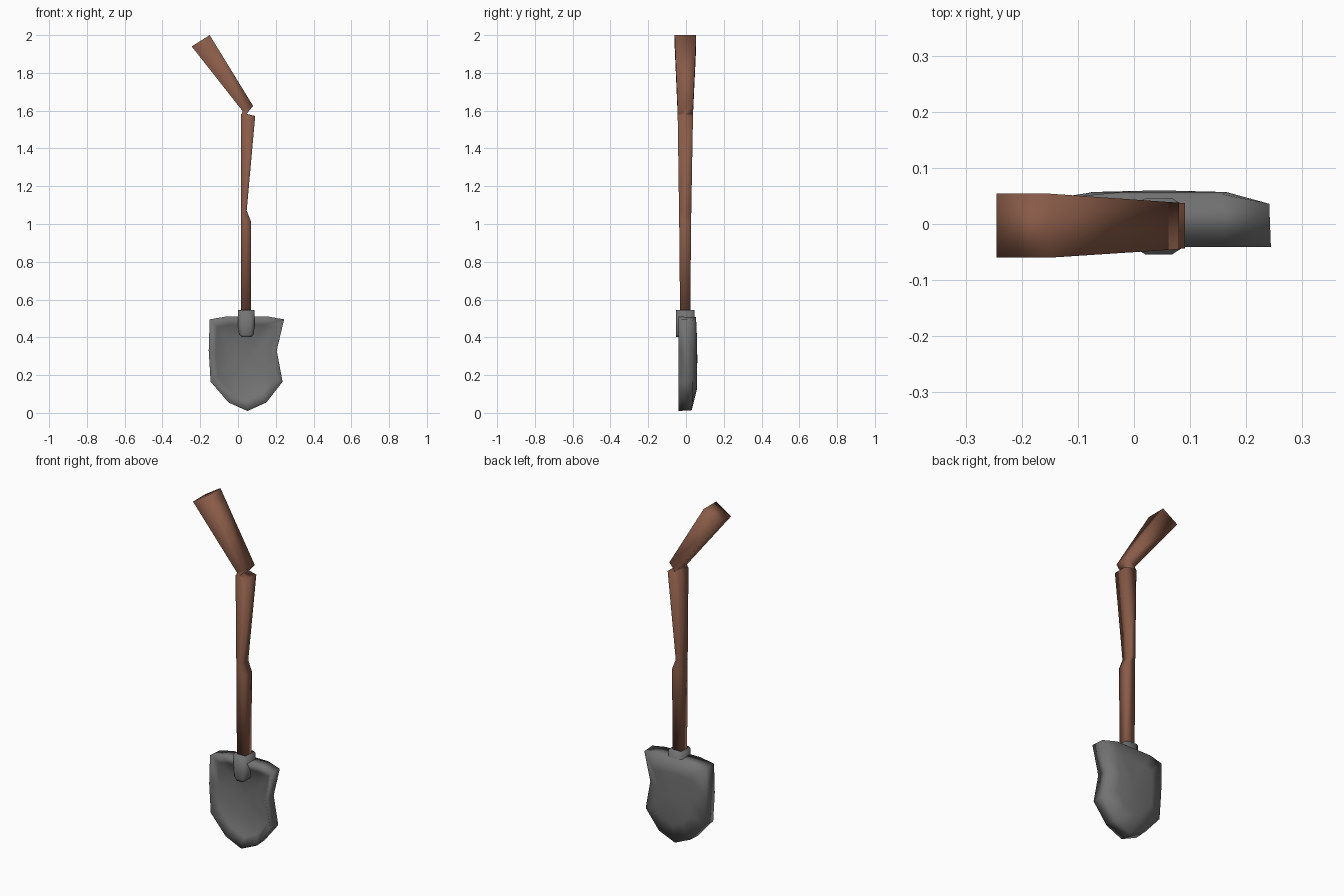
import bpy, bmesh

cube = bpy.data.objects.get("Cube")
if cube:
    bpy.data.objects.remove(cube)


def material(name, rgb):
    m = bpy.data.materials.new(name)
    m.use_nodes = True
    color = (*rgb, 1)
    m.diffuse_color = color
    bsdf = next(n for n in m.node_tree.nodes if n.type == 'BSDF_PRINCIPLED')
    bsdf.inputs["Base Color"].default_value = color
    return m


def loft(name, rings, mat, centers=(None, None)):
    """Skin closed rings of points; each end gets a cap or a fan to a centre."""
    bm = bmesh.new()
    loops = [[bm.verts.new(p) for p in ring] for ring in rings]
    n = len(loops[0])
    for a, b in zip(loops, loops[1:]):
        for i in range(n):
            j = (i + 1) % n
            bm.faces.new((a[i], a[j], b[j], b[i]))
    for loop, center in zip((loops[0], loops[-1]), centers):
        if center is None:
            bm.faces.new(loop)
        else:
            c = bm.verts.new(center)
            for i in range(n):
                bm.faces.new((loop[i], loop[(i + 1) % n], c))
    bmesh.ops.recalc_face_normals(bm, faces=bm.faces)
    for f in bm.faces:
        f.smooth = True
    mesh = bpy.data.meshes.new(name)
    bm.to_mesh(mesh)
    bm.free()
    mesh.materials.append(mat)
    obj = bpy.data.objects.new(name, mesh)
    bpy.context.collection.objects.link(obj)
    return obj


wood = material("brown wood", (0.25, 0.105, 0.065))
steel = material("grey steel", (0.17, 0.17, 0.17))

# Bent handle: square sections as left x, z, right x, z, front y, back y
sections = [
    (.015, .47, .07, .47, -.031, .022),
    (.015, 1.01, .07, 1.01, -.036, .027),
    (.015, 1.07, .046, 1.07, -.037, .028),
    (.015, 1.58, .091, 1.572, -.044, .037),
    (.022, 1.588, .045, 1.583, -.044, .037),
    (.025, 1.597, .08, 1.625, -.045, .038),
    (-.245, 1.94, -.15, 2.0, -.06, .054),
]
loft("handle", [[(xl, f, zl), (xr, f, zr), (xr, b, zr), (xl, b, zl)]
                for xl, zl, xr, zr, f, b in sections], wood)

# Socket: chamfered sleeve with a rounded lower tongue
profile = [(-.5, -.38), (-.28, -.5), (.28, -.5), (.5, -.38),
           (.5, .38), (.28, .5), (-.28, .5), (-.5, .38)]
loft("socket", [[(.044 + x * w, -.004 + y * .1, z) for x, y in profile]
                for w, z in ((.05, .402), (.078, .415), (.086, .45), (.086, .545))],
     steel)

# Blade: dented outline as x, z, back y; dished front and bulging back
outline = [(-.15, .495, .045), (-.065, .51, .053), (.16, .51, .053),
           (.244, .495, .036), (.205, .33, .036), (.236, .165, .034),
           (.15, .055, .034), (.05, .01, .03), (-.05, .055, .034),
           (-.145, .165, .034), (-.155, .33, .036)]
CX, CZ = .045, .29


def ring(scale, depth):
    return [(CX + (x - CX) * scale, depth(b), CZ + (z - CZ) * scale)
            for x, z, b in outline]


loft("blade", [ring(.5, lambda b: .005), ring(.8, lambda b: -.015),
               ring(1, lambda b: -.041), ring(.985, lambda b: b),
               ring(.6, lambda b: .057)],
     steel, ((CX, .012, CZ), (CX, .06, CZ)))
